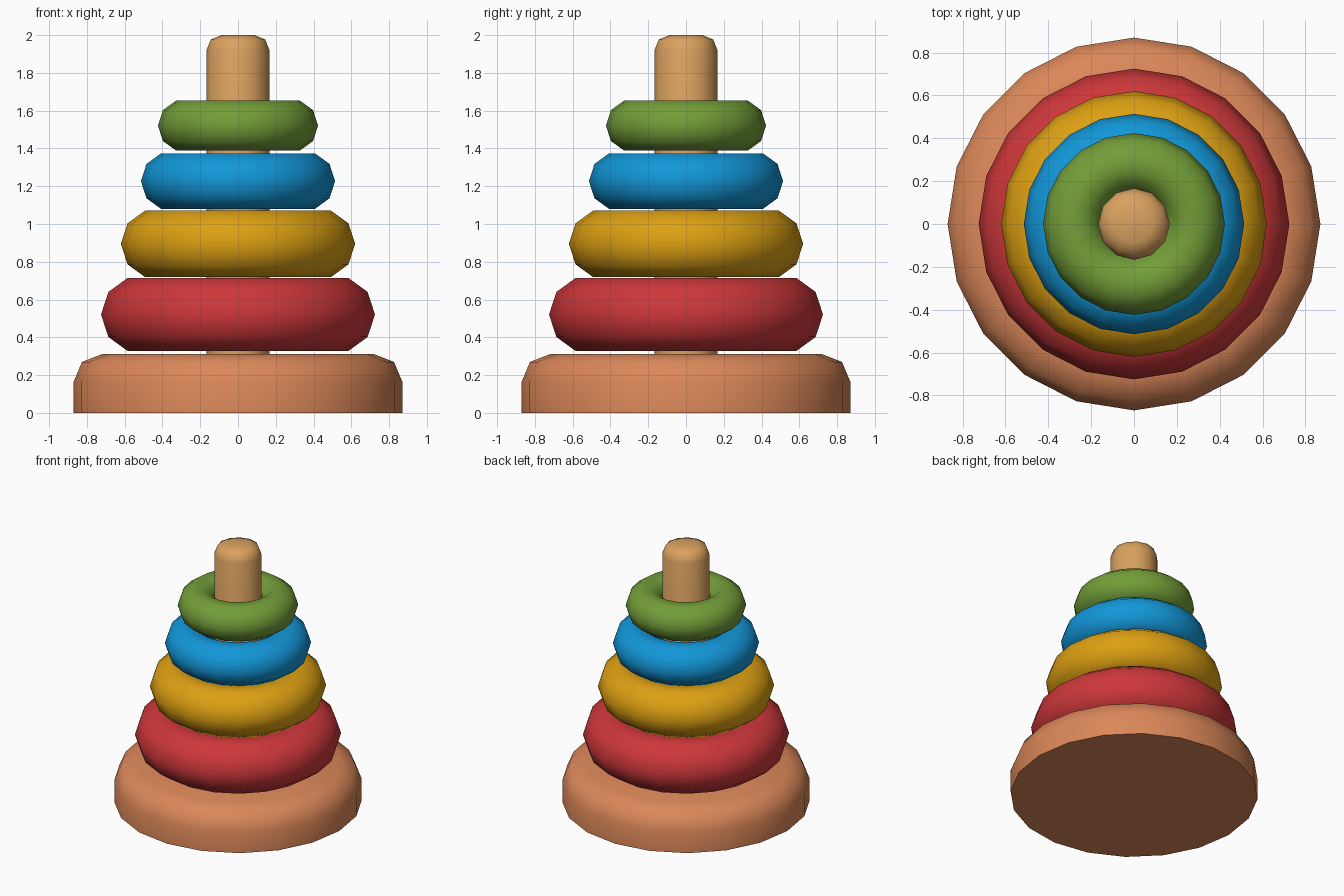
import bpy, math

if "Cube" in bpy.data.objects:
    bpy.data.objects.remove(bpy.data.objects["Cube"])


def material(name, rgb):
    m = bpy.data.materials.new(name)
    m.diffuse_color = (*rgb, 1)
    m.use_nodes = True
    m.node_tree.nodes["Principled BSDF"].inputs["Base Color"].default_value = m.diffuse_color
    return m


def finish(name, verts, faces, mat, angle):
    me = bpy.data.meshes.new(name)
    me.from_pydata(verts, [], faces)
    me.materials.append(mat)
    ob = bpy.data.objects.new(name, me)
    bpy.context.collection.objects.link(ob)
    bpy.ops.object.select_all(action='DESELECT')
    ob.select_set(True)
    bpy.context.view_layer.objects.active = ob
    bpy.ops.object.shade_smooth_by_angle(angle=math.radians(angle))


def lathe(name, profile, sides, mat, closed=False, angle=50):
    """Spin (radius, z) points about z; cap the ends, or join them as a ring."""
    n = len(profile)
    verts = []
    for r, z in profile:
        for i in range(sides):
            a = math.tau * i / sides
            verts.append((r * math.cos(a), r * math.sin(a), z))
    faces = []
    for j in range(n if closed else n - 1):
        k = (j + 1) % n
        for i in range(sides):
            h = (i + 1) % sides
            faces.append((j * sides + i, j * sides + h, k * sides + h, k * sides + i))
    if not closed:
        faces.append(tuple(reversed(range(sides))))
        faces.append(tuple(range((n - 1) * sides, n * sides)))
    finish(name, verts, faces, mat, angle)


# Wooden base with rounded upper rim
lathe("base", [(.87, 0), (.87, .165), (.826, .27), (.715, .313)], 20,
      material("orange wood", (.71, .245, .10)))

# Central peg with rounded top
lathe("peg", [(.167, .25), (.167, 1.92), (.144, 1.977), (.087, 2.0)], 12,
      material("light wood", (.70, .36, .115)))

# Stacked rings: name, colour, outer radius, centre height, tube radius
rings = [
    ("red", (.61, .038, .042), .725, .521, .203),
    ("yellow", (.72, .35, .006), .62, .895, .185),
    ("blue", (.006, .31, .69), .514, 1.227, .155),
    ("green", (.17, .34, .04), .424, 1.521, .139),
]
for name, rgb, outer, z, r in rings:
    section = [(outer - r + r * math.cos(math.tau * k / 10),
                z + r * math.sin(math.tau * k / 10)) for k in range(10)]
    lathe(name + "_ring", section, 20, material(name, rgb), closed=True, angle=60)
